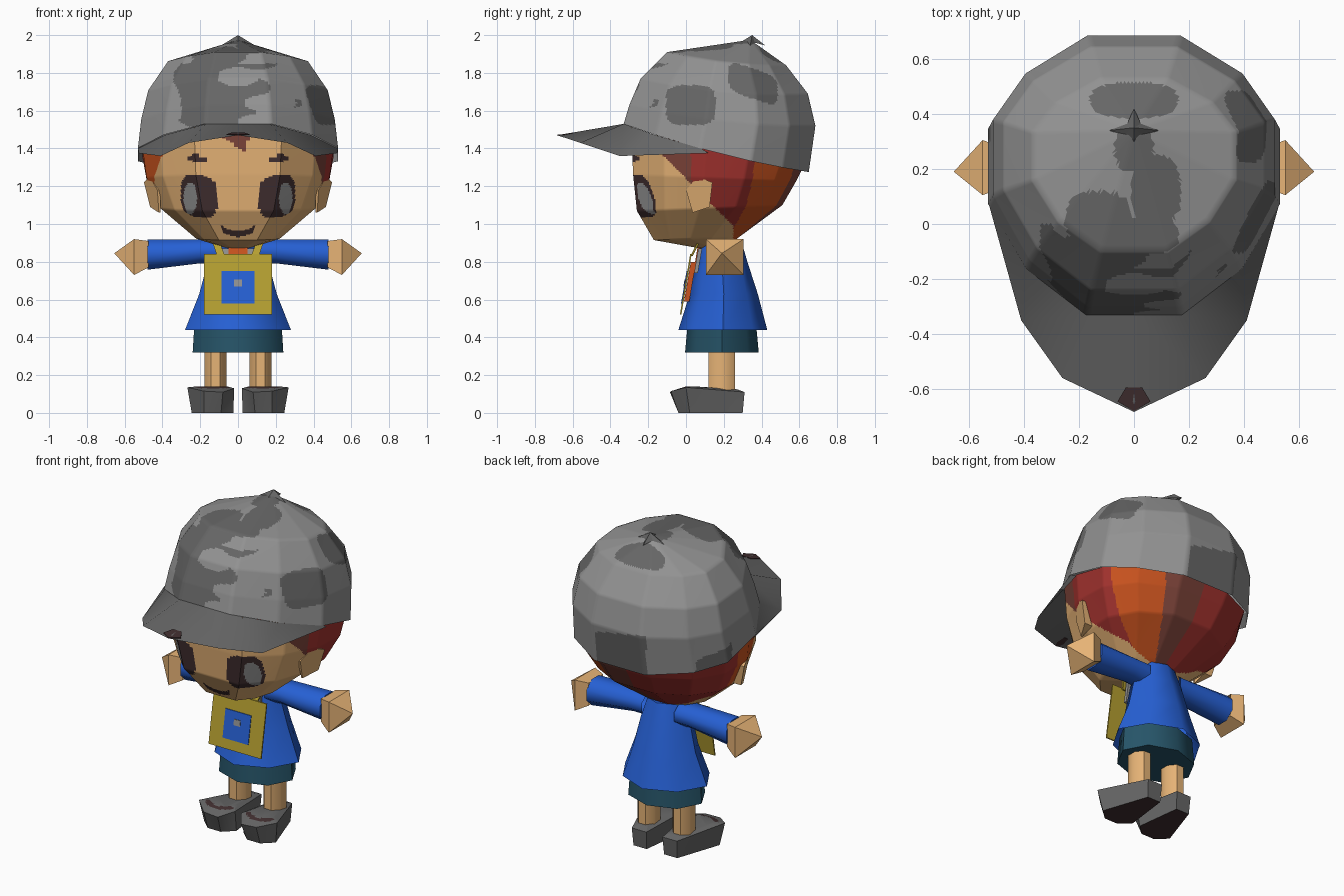
import bpy, bmesh, math
from mathutils import Vector

if "Cube" in bpy.data.objects:
    bpy.data.objects.remove(bpy.data.objects["Cube"])

COLS = {"skin": (230, 179, 118), "blue": (38, 96, 212), "teal": (38, 84, 104),
        "gold": (182, 160, 49), "light_grey": (146, 146, 146), "dark_grey": (102, 102, 102),
        "dark_brown": (64, 46, 47), "orange": (204, 84, 31), "red": (162, 50, 46),
        "auburn": (124, 67, 57)}
MATS = {}
for n, c in COLS.items():
    m = bpy.data.materials.new(n)
    m.diffuse_color = [(v / 255 / 12.92 if v < 11 else ((v / 255 + .055) / 1.055) ** 2.4) for v in c] + [1]
    m.use_nodes = True
    m.node_tree.nodes["Principled BSDF"].inputs["Base Color"].default_value = m.diffuse_color
    MATS[n] = m


def finish(name, bm, mats, rule=None, cuts=0, angle=35):
    """Optionally subdivide, colour faces by rule(centre), and link."""
    bmesh.ops.recalc_face_normals(bm, faces=bm.faces)
    if cuts:
        bmesh.ops.subdivide_edges(bm, edges=bm.edges[:], cuts=cuts, use_grid_fill=True)
    mats = mats if isinstance(mats, list) else [mats]
    if rule:
        for f in bm.faces:
            f.material_index = mats.index(rule(f.calc_center_median()))
    me = bpy.data.meshes.new(name)
    bm.to_mesh(me)
    bm.free()
    for n in mats:
        me.materials.append(MATS[n])
    ob = bpy.data.objects.new(name, me)
    bpy.context.collection.objects.link(ob)
    bpy.context.view_layer.objects.active = ob
    ob.select_set(True)
    bpy.ops.object.shade_smooth_by_angle(angle=math.radians(angle))
    ob.select_set(False)
    return ob


def loft(name, rings, mats, start=True, end=True, **kw):
    """Skin a list of rings; a ring of one point closes to a tip."""
    bm = bmesh.new()
    rs = [[bm.verts.new(p) for p in r] for r in rings]
    for a, b in zip(rs, rs[1:]):
        for i in range(len(a)):
            j = (i + 1) % len(a)
            bm.faces.new((a[i], a[j], b[0]) if len(b) == 1 else (a[i], a[j], b[j], b[i]))
    for r, on in ((rs[0], start), (rs[-1], end)):
        if on and len(r) > 2:
            bm.faces.new(r)
    return finish(name, bm, mats, **kw)


def outline(prof, rx, yf, yb, zf, zb, dip=0):
    """Tilted ring from a half profile of unit points running front to back."""
    pts = prof + [(-x, y) for x, y in reversed(prof)]
    return [(x * rx, yf + (yb - yf) * (v + 1) / 2, zf + (zb - zf) * (v + 1) / 2 - dip * (1 - v * v))
            for x, v in pts]


def oval(c, a, b, axis, n=8):
    """Flat-sided ring around the z or x axis with radii a and b."""
    out = []
    for i in range(n):
        t = 2 * math.pi * (i + .5) / n
        u, v = a * math.cos(t) / math.cos(math.pi / n), b * math.sin(t) / math.cos(math.pi / n)
        out.append((c[0] + u, c[1] + v, c[2]) if axis == "z" else (c[0], c[1] + u, c[2] + v))
    return out


def skirt(z, cy, a, b, k=.67):
    """Eight-point ring with points on the axes and k-scaled diagonals."""
    unit = [(1, 0), (k, k), (0, 1), (-k, k), (-1, 0), (-k, -k), (0, -1), (k, -k)]
    return [(a * x, cy + b * y, z) for x, y in unit]


def inside(u, v, blobs, p=2):
    return any(abs((u - a) / r) ** p + abs((v - b) / s) ** p < 1 for a, b, r, s in blobs)


# --- Cap crown with camouflage patches ---
TOP = [(0, .45, .16, .065), (0, .27, .07, .08), (.08, .12, .09, .13), (.06, -.04, .1, .07),
       (-.13, .02, .12, .1), (-.12, -.1, .17, .07)]
FRONT = [(-.22, 1.74, .16, .13), (-.12, 1.6, .22, .11), (.03, 1.72, .14, .06), (.02, 1.86, .2, .05),
         (.2, 1.64, .2, .025), (.1, 1.53, .2, .04)]
LIGHT = [(0, 1.78, .11, .05), (.17, 1.64, .14, .045), (.2, 1.545, .2, .045), (-.4, 1.62, .1, .16)]


def camo(c):
    if c.z > 1.85:
        dark = inside(c.x, c.y, TOP, 2.5)
    elif c.y < 0 and abs(c.x) < .34:
        dark = inside(c.x, c.z, FRONT) and not inside(c.x, c.z, LIGHT)
    elif c.y > .5 and c.z < 1.53:
        dark = abs(c.x + .02) < .17 and c.z < 1.5 - .2 * c.x
    elif c.x < 0:
        dark = c.y > .3 and c.x < -.4 and c.z < 1.42 - .3 * (c.y - .36)
    else:
        dark = inside(c.y, c.z, [(.025, 1.63, .13, .105)], 4) or \
            inside(c.y, c.z + .35 * (c.y - .35), [(.355, 1.745, .13, .08)], 4)
    return "dark_grey" if dark else "light_grey"


CAP = [(.33, -1), (.74, -.66), (1, -.18), (1, .38), (.77, .72), (.33, 1)]
loft("cap_crown", [outline(CAP, .53, -.33, .65, 1.53, 1.275, .025),
                   outline(CAP, .512, -.30, .685, 1.63, 1.52, .03),
                   outline(CAP, .475, -.24, .645, 1.77, 1.69, .03), outline(CAP, .37, -.10, .53, 1.91, 1.84, .02),
                   [(0, .34, 1.975)]], ["light_grey", "dark_grey"], start=False, rule=camo, cuts=17, angle=60)

# Star button on top of the cap
star = [(math.cos(k * math.pi / 4) * (.09 if k % 2 == 0 else .035),
         .34 + math.sin(k * math.pi / 4) * (.08 if k % 2 == 0 else .035),
         1.945 if k % 2 == 0 else 1.96) for k in range(8)]
loft("cap_button", [star, [(0, .35, 2.0)]], "dark_grey", start=False, angle=20)

# Brim: a strip from the crown edge to the pointed outer edge
inner = [(0, -.33, 1.53), (.17, -.33, 1.53), (.39, -.16, 1.47), (.53, .08, 1.40)]
outer = [(0, -.683, 1.47), (.26, -.56, 1.43), (.41, -.35, 1.36), (.525, .12, 1.375)]
bm = bmesh.new()
for s in (1, -1):
    a, b = [[bm.verts.new((s * x, y, z)) for x, y, z in e] for e in (inner, outer)]
    for i in range(3):
        bm.faces.new((a[i], b[i], b[i + 1], a[i + 1]))
bmesh.ops.remove_doubles(bm, verts=bm.verts, dist=.001)
finish("cap_brim", bm, "dark_grey")
tip = [(0, -.68), (.06, -.645), (.03, -.595), (-.03, -.595), (-.06, -.645)]
loft("brim_mark", [[(x, y, z + (y + .68) * .17 - abs(x) * .06) for x, y in tip] for z in (1.469, 1.473)],
     "dark_brown")


# --- Head with hair, eyes, brows and mouth ---
def face(c):
    x, y, z = abs(c.x), c.y, c.z
    tuft = y < -.1 and z > 1.385 + max((c.x - .03) * 2.5, (.03 - c.x) * .65)
    if y > .25 or (y > .07 and z > 1.21 - .5 * y) or (y > -.14 and z > 1.24 - y) or (tuft and x < .13):
        a = math.degrees(math.atan2(c.x, y - .15))
        if tuft or a > 105 or 0 < a < 30:
            return "auburn"
        return "orange" if 30 < a < 66 or a < -85 else "red"
    if y < 0:
        dx, dz = x - .205, z - 1.147
        if abs(dx / .098) ** 3 + abs((dz - .15 * dx) / .112) ** 3 < 1:
            return "light_grey" if inside(x, z, [(.253, 1.135, .036, .085)]) else "dark_brown"
        if abs(x - .22) < .05 and abs(z - 1.343) < .011 or abs(x - .22) < .022 and 1.35 < z < 1.37:
            return "dark_brown"
        if x < .088 and 0 < z - (.932 + 4 * x * x) < .03:
            return "dark_brown"
    return "skin"


HEAD = [(.46, -1), (.82, -.62), (1, -.14), (1, .36), (.77, .74), (.33, 1)]
loft("head", [outline(HEAD, .505, -.29, .62, 1.51, 1.30, .02), outline(HEAD, .485, -.28, .585, 1.26, 1.23),
              outline(HEAD, .41, -.26, .51, 1.07, 1.10), outline(HEAD, .22, -.17, .28, .915, .93),
              [(0, .18, .852)]], ["skin", "dark_brown", "light_grey", "auburn", "orange", "red"],
     start=False, rule=face, cuts=21)

# --- Torso, shorts ---
loft("shirt", [skirt(.44, .195, .28, .235), skirt(.63, .2, .205, .18), skirt(.80, .19, .16, .135, .7),
               skirt(.92, .18, .12, .11, .7)], "blue", start=False, angle=50)
loft("shorts", [skirt(.32, .19, .24, .195, .7), skirt(.48, .19, .23, .18, .7)], "teal", end=False, angle=50)

# --- Paired limbs ---
for s, side in ((1, "right"), (-1, "left")):
    loft(side + "_sleeve", [oval((s * .11, .19, .855), .085, .065, "x"), oval((s * .2, .195, .855), .082, .063, "x"),
                            oval((s * .48, .205, .838), .085, .08, "x")], "blue", start=False, angle=60)
    loft(side + "_hand", [oval((s * .475, .205, .84), .072, .07, "x", 4),
                          oval((s * .55, .205, .825), .1, .095, "x", 4), [(s * .655, .19, .845)]],
         "skin", start=False, angle=20)
    loft(side + "_leg", [oval((s * .12, .19, .12), .058, .07, "z"), oval((s * .12, .19, .33), .058, .07, "z")],
         "skin", start=False, end=False, angle=50)
    # Ear: a plate flaring outward toward the back
    ear = [(0, 1.18), (.035, 1.06), (.125, 1.09), (.14, 1.22), (.06, 1.25)]
    loft(side + "_ear", [[(s * .41, y, z) for y, z in ear],
                         [(s * (.425 + .45 * y + .2 * (z - 1.17)), y, z) for y, z in ear]],
         "skin", start=False, angle=20)

    # Shoe: pointed toe, narrow heel, dark sole and a dark arc over the toe
    def shoe(c):
        r = math.hypot((abs(c.x) - .14) / 1.1, c.y - .06)
        dark = (c.z < .004 and c.y < .2) or (c.z > .09 and c.y < .03 and .068 < r < .095)
        return "dark_brown" if dark else "dark_grey"

    sole = [(.06, .30), (.025, .02), (.09, -.04), (.18, -.04), (.245, .02), (.15, .30)]
    rim = [(.055, .31, .11), (.02, 0, .13), (.08, -.085, .11), (.18, -.08, .115), (.268, .0, .135), (.155, .31, .11)]
    lid = [(.075, .27, .125), (.055, .05, .14), (.09, .0, .14), (.17, .0, .14), (.22, .03, .14), (.14, .27, .125)]
    loft(side + "_shoe", [[(s * x, y, 0) for x, y in sole], [(s * x, y, z) for x, y, z in rim],
                          [(s * x, y, z) for x, y, z in lid]], ["dark_grey", "dark_brown"],
         rule=shoe, cuts=7, angle=25)


# --- Chest bag hanging on two straps, over a scarf ---
def slab(name, x0, x1, z0, z1, off, thick, mat):
    def ring(d):
        return [(x, .03 - (.84 - z) * .17 - d, z) for x, z in ((x0, z0), (x1, z0), (x1, z1), (x0, z1))]
    loft(name, [ring(off), ring(off + thick)], mat)


slab("bag", -.18, .18, .52, .84, 0, .008, "gold")
slab("bag_pocket", -.088, .088, .58, .75, .008, .004, "blue")
slab("pocket_dot", -.022, .022, .67, .705, .012, .003, "light_grey")
slab("scarf_tail", -.05, .05, .59, .80, -.03, .028, "orange")
slab("scarf_knot", -.05, .05, .80, .89, -.04, .015, "orange")
for s in (1, -1):
    slab("scarf_edge", min(s * .05, s * .11), max(s * .05, s * .11), .74, .87, -.05, .02, "light_grey")
    path = [Vector((s * .09, .03, .83)), Vector((s * .125, .08, .93))]
    loft("bag_strap", [[p + Vector((dx, dy, 0)) for dx, dy in ((-.02, -.006), (.02, -.006), (.02, .006), (-.02, .006))]
                       for p in path], "gold")
